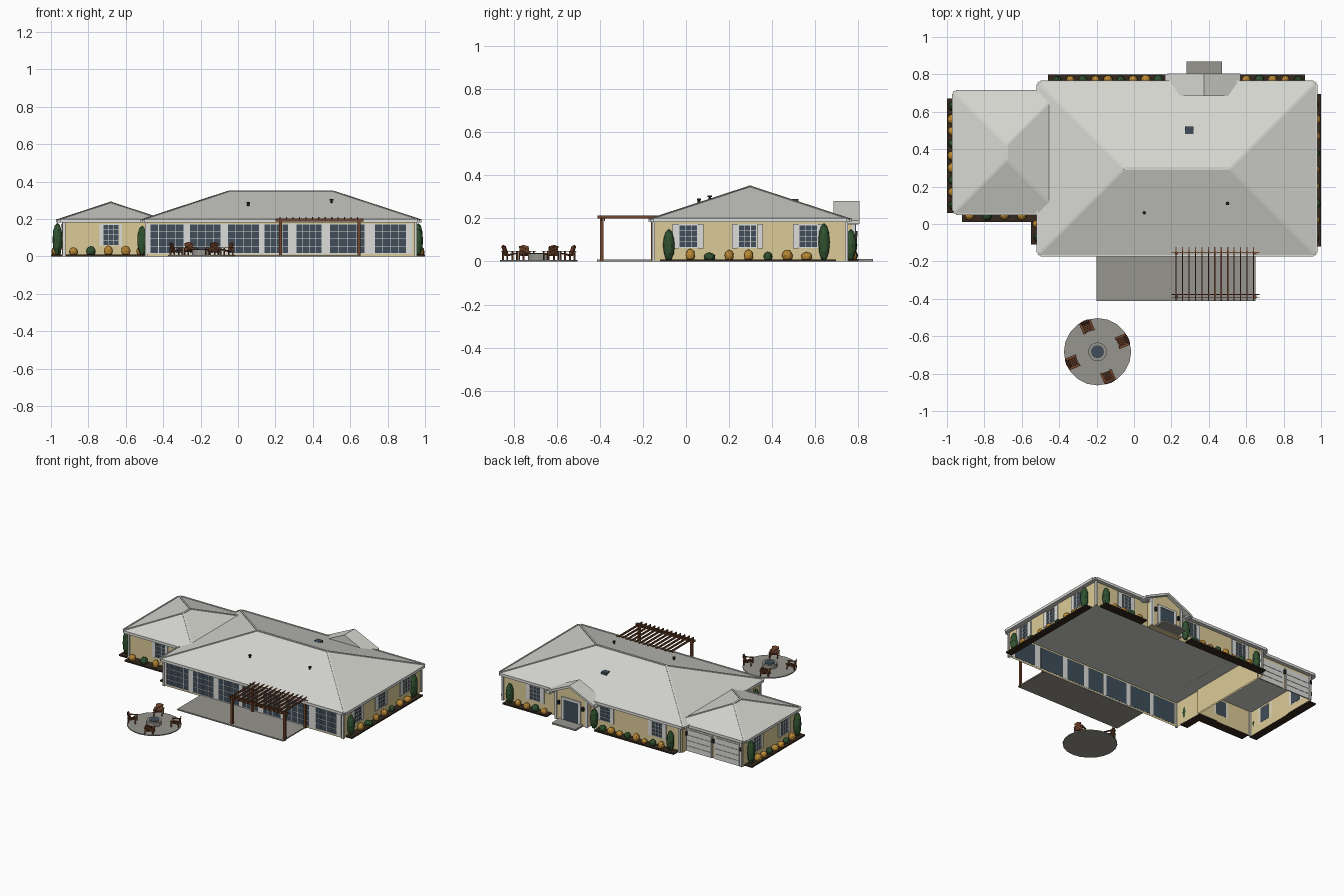
import bpy, bmesh, math, random
from mathutils import Matrix, Vector

if "Cube" in bpy.data.objects:
    bpy.data.objects.remove(bpy.data.objects["Cube"])
random.seed(4)

COL = {
    "roof_grey": (0.68, 0.68, 0.64), "wall_tan": (0.72, 0.60, 0.31), "trim_white": (0.72, 0.72, 0.70),
    "glass_slate": (0.05, 0.075, 0.10), "concrete": (0.31, 0.30, 0.27), "wood_brown": (0.17, 0.06, 0.025),
    "soil_dark": (0.035, 0.022, 0.013), "leaf_green": (0.03, 0.085, 0.03), "leaf_gold": (0.50, 0.25, 0.035),
    "metal_black": (0.02, 0.02, 0.022)}
MATS = {}
for n, c in COL.items():
    MATS[n] = bpy.data.materials.new(n)
    MATS[n].diffuse_color = (*c, 1)

PARTS = {}          # part name -> (bmesh, material)
I4 = Matrix.Identity(4)


def part(name, mat):
    if name not in PARTS:
        PARTS[name] = (bmesh.new(), mat)
    return PARTS[name][0]


def box(name, mat, lo, hi, M=I4):
    lo, hi = Vector(lo), Vector(hi)
    m = M @ Matrix.Translation((lo + hi) / 2) @ Matrix.Diagonal((*(hi - lo), 1))
    bmesh.ops.create_cube(part(name, mat), size=1, matrix=m)


def bar(name, mat, p, q, w, h):
    """square bar between two points"""
    p, q = Vector(p), Vector(q)
    m = Matrix.Translation((p + q) / 2) @ (q - p).to_track_quat('X', 'Z').to_matrix().to_4x4()
    m = m @ Matrix.Diagonal(((q - p).length, w, h, 1))
    bmesh.ops.create_cube(part(name, mat), size=1, matrix=m)


def cyl(name, mat, x, y, z0, z1, r, n, r2=None):
    bmesh.ops.create_cone(part(name, mat), cap_ends=True, segments=n, radius1=r, radius2=r if r2 is None else r2,
                          depth=z1 - z0, matrix=Matrix.Translation((x, y, (z0 + z1) / 2)))


def prism(name, mat, pts, y0, y1):
    """x-z outline extruded along y"""
    bm = part(name, mat)
    a = [bm.verts.new((x, y0, z)) for x, z in pts]
    b = [bm.verts.new((x, y1, z)) for x, z in pts]
    fs = [bm.faces.new(a), bm.faces.new(b[::-1])]
    n = len(pts)
    fs += [bm.faces.new((a[i], b[i], b[(i + 1) % n], a[(i + 1) % n])) for i in range(n)]
    bmesh.ops.recalc_face_normals(bm, faces=fs)


def walls(name, x0, x1, y0, y1, h):
    """open-bottomed wall shell"""
    bm = part(name, "wall_tan")
    c = [(x0, y0), (x1, y0), (x1, y1), (x0, y1)]
    lo = [bm.verts.new((*p, 0)) for p in c]
    hi = [bm.verts.new((*p, h)) for p in c]
    for i in range(4):
        j = (i + 1) % 4
        bm.faces.new((lo[i], lo[j], hi[j], hi[i]))


def hip_roof(name, x0, x1, y0, y1, z0, z1, slope):
    """hip roof with fascia, soffit, hip caps and gutters"""
    bm = part(name, "roof_grey")
    half = min(x1 - x0, y1 - y0) / 2
    c = [(x0, y0), (x1, y0), (x1, y1), (x0, y1)]
    lo = [bm.verts.new((*p, z0)) for p in c]
    hi = [bm.verts.new((*p, z1)) for p in c]
    a = bm.verts.new((x0 + half, y0 + half, z1 + half * slope))
    b = bm.verts.new((x1 - half, y1 - half, z1 + half * slope))
    ends = [a, b, b, a] if x1 - x0 > y1 - y0 else [a, a, b, b]
    bm.faces.new(lo[::-1])
    for i in range(4):
        j = (i + 1) % 4
        bm.faces.new((lo[i], lo[j], hi[j], hi[i]))
        top = (hi[i], hi[j], ends[j]) if ends[i] is ends[j] else (hi[i], hi[j], ends[j], ends[i])
        bm.faces.new(top)
        bar(name + "_caps", "roof_grey", hi[i].co, ends[i].co, 0.012, 0.005)
    bar(name + "_caps", "roof_grey", a.co, b.co, 0.014, 0.006)
    g, t = 0.012, 0.009
    for y in (y0 - t, y1):
        box(name + "_gutters", "trim_white", (x0 + g, y, z0), (x1 - g, y + t, z1 + 0.004))
    for x in (x0 - t, x1):
        box(name + "_gutters", "trim_white", (x, y0 + g, z0), (x + t, y1 - g, z1 + 0.004))


def window(x, y, deg, w, z0, z1, cols, rows, shutter):
    """glass plate, white frame and bars; local +x along the wall, -y outward"""
    M = Matrix.Translation((x, y, 0)) @ Matrix.Rotation(math.radians(deg), 4, 'Z')
    h = w / 2
    box("window_glass", "glass_slate", (-h, -0.003, z0), (h, 0.001, z1), M)
    for i in range(cols + 1):
        u, t = -h + w * i / cols, 0.0025 if i in (0, cols) else 0.0014
        box("window_frames", "trim_white", (u - t, -0.006, z0), (u + t, 0, z1), M)
    for i in range(rows + 1):
        v, t = z0 + (z1 - z0) * i / rows, 0.0025 if i in (0, rows) else 0.0014
        box("window_frames", "trim_white", (-h, -0.006, v - t), (h, 0, v + t), M)
    if shutter:
        for s in (-1, 1):
            u = s * (h + 0.003 + shutter / 2)
            box("shutters", "trim_white", (u - shutter / 2, -0.007, z0 - 0.004), (u + shutter / 2, 0, z1 + 0.004), M)


# house shell and roofs
walls("main_walls", -0.49, 0.95, -0.145, 0.74, 0.185)
walls("garage_walls", -0.94, -0.48, 0.08, 0.69, 0.185)
S = 0.328
hip_roof("main_roof", -0.512, 0.972, -0.165, 0.758, 0.182, 0.197, S)
hip_roof("garage_roof", -0.965, -0.395, 0.057, 0.708, 0.181, 0.196, S)

# front glass doors, white posts between
spans = [(-0.47, -0.29), (-0.26, -0.09), (-0.055, 0.115), (0.14, 0.27), (0.31, 0.45), (0.49, 0.68), (0.73, 0.90)]
edges = [-0.49] + [e for s in spans for e in s] + [0.935]
for a, b in spans:
    window((a + b) / 2, -0.145, 0, b - a, 0.015, 0.172, 4, 4, 0)
for a, b in zip(edges[::2], edges[1::2]):
    box("front_shutters", "trim_white", (a + 0.002, -0.151, 0.012), (b - 0.002, -0.144, 0.175))

# smaller windows: right side, back, garage front, garage left
for y in (0.01, 0.285, 0.567):
    window(0.95, y, 90, 0.085, 0.065, 0.17, 3, 4, 0.026)
for x in (0.69, 0.13, -0.29):
    window(x, 0.74, 180, 0.085, 0.065, 0.17, 3, 4, 0.026)
window(-0.68, 0.08, 0, 0.085, 0.06, 0.17, 3, 4, 0.015)
for y in (0.22, 0.53):
    window(-0.94, y, -90, 0.085, 0.06, 0.17, 3, 4, 0.02)

# downspouts at the corners
for x, y in ((-0.49, -0.15), (0.95, -0.15), (0.95, 0.745), (-0.47, 0.745), (-0.93, 0.075), (-0.93, 0.695)):
    box("downspouts", "trim_white", (x - 0.007, y - 0.007, 0), (x + 0.007, y + 0.007, 0.185))

# garage doors at the back
for x in (-0.82, -0.595):
    box("garage_door_frames", "trim_white", (x - 0.105, 0.69, 0), (x + 0.105, 0.694, 0.165))
    for k in range(4):
        box("garage_doors", "trim_white", (x - 0.095, 0.69, 0.039 * k + 0.001), (x + 0.095, 0.698, 0.039 * k + 0.038))

# entry porch with gable
C = 0.375
prism("entry_walls", "wall_tan", [(C - 0.13, 0), (C + 0.13, 0), (C + 0.13, 0.205), (C, 0.268), (C - 0.13, 0.205)], 0.735, 0.78)
prism("gable_fill", "roof_grey", [(C - 0.17, 0.188), (C + 0.17, 0.188), (C, 0.268)], 0.687, 0.736)
prism("gable_roof", "roof_grey", [(C - 0.195, 0.19), (C, 0.281), (C + 0.195, 0.19), (C + 0.195, 0.174), (C, 0.264), (C - 0.195, 0.174)], 0.685, 0.805)
box("entry_slab", "concrete", (C - 0.095, 0.78, 0), (C + 0.095, 0.868, 0.012))
for s in (-1, 1):
    box("entry_trim", "trim_white", (C + s * 0.185 - 0.025, 0.74, 0.172), (C + s * 0.185 + 0.01 - 0.01 * (s > 0), 0.8, 0.185))
    box("entry_trim", "trim_white", (C + s * 0.123 - 0.009, 0.77, 0), (C + s * 0.123 + 0.009, 0.786, 0.2))
    box("entry_trim", "trim_white", (C + s * 0.068 - 0.01, 0.78, 0.01), (C + s * 0.068 + 0.01, 0.788, 0.165))
box("entry_trim", "trim_white", (C - 0.078, 0.78, 0.16), (C + 0.078, 0.789, 0.175))
box("entry_door", "glass_slate", (C - 0.058, 0.78, 0.012), (C + 0.058, 0.785, 0.16))

# wall lamps
for x, y in ((C - 0.097, 0.785), (C + 0.097, 0.785), (-0.708, 0.697), (-0.493, 0.697), (-0.93, 0.697)):
    box("wall_lamps", "metal_black", (x - 0.007, y - 0.006, 0.115), (x + 0.007, y + 0.01, 0.142))

# roof vents
for x, y, z in ((0.055, 0.06, 0.265), (0.50, 0.11, 0.28)):
    cyl("vent_pipes", "metal_black", x, y, z, z + 0.025, 0.006, 8)
    cyl("vent_pipes", "metal_black", x, y, z + 0.018, z + 0.026, 0.010, 8)
box("roof_vent", "glass_slate", (0.273, 0.48, 0.265), (0.317, 0.522, 0.29))

# patio and pergola
box("patio", "concrete", (-0.20, -0.412, 0), (0.65, -0.145, 0.009))
for x in (0.228, 0.648):
    for y in (-0.39, -0.155):
        box("pergola_posts", "wood_brown", (x - 0.008, y - 0.008, 0), (x + 0.008, y + 0.008, 0.2))
for y in (-0.385, -0.145):
    for d in (-0.009, 0.005):
        box("pergola_beams", "wood_brown", (0.2, y + d, 0.187), (0.67, y + d + 0.005, 0.204))
for i in range(13):
    x = 0.225 + i * 0.0345
    box("pergola_slats", "wood_brown", (x - 0.003, -0.41, 0.198), (x + 0.003, -0.122, 0.212))

# fire pit circle with four chairs
FX, FY = -0.195, -0.683
cyl("fire_circle", "concrete", FX, FY, 0, 0.007, 0.18, 20)
cyl("fire_ring", "concrete", FX, FY, 0, 0.036, 0.05, 16)
cyl("fire_bowl", "glass_slate", FX, FY, 0.03, 0.039, 0.035, 12)
for deg in (23, 113, 203, 293):
    a = math.radians(deg)
    M = Matrix.Translation((FX + 0.143 * math.cos(a), FY + 0.143 * math.sin(a), 0.007)) @ Matrix.Rotation(a + math.pi / 2, 4, 'Z')
    # local +y faces the fire
    T = M @ Matrix.Translation((0, 0.024, 0.028)) @ Matrix.Rotation(math.radians(14), 4, 'X')
    B = M @ Matrix.Translation((0, -0.018, 0.018)) @ Matrix.Rotation(math.radians(20), 4, 'X')
    for i in range(5):
        u, top = (i - 2) * 0.0095, 0.054 - 0.003 * abs(i - 2)
        box("chair_seats", "wood_brown", (-0.024, -0.045 + i * 0.0095, 0), (0.024, -0.037 + i * 0.0095, 0.004), T)
        box("chair_backs", "wood_brown", (u - 0.0043, -0.002, 0), (u + 0.0043, 0.002, top), B)
    for s in (-0.026, 0.026):
        box("chair_arms", "wood_brown", (s - 0.007, -0.032, 0.039), (s + 0.007, 0.03, 0.042), M)
        box("chair_legs", "wood_brown", (s - 0.003, 0.018, 0), (s + 0.003, 0.026, 0.039), M)
        box("chair_legs", "wood_brown", (s - 0.003, -0.03, 0), (s + 0.003, -0.023, 0.039), M)

# planting beds
for x0, x1, y0, y1 in ((0.95, 1.0, -0.12, 0.695), (-0.46, 0.18, 0.74, 0.8), (0.56, 0.915, 0.74, 0.8),
                       (-1.0, -0.94, 0.06, 0.67), (-0.92, -0.54, 0.01, 0.08), (-0.55, -0.49, -0.11, 0.08)):
    box("planting_beds", "soil_dark", (x0, y0, 0), (x1, y1, 0.01))


def plant(name, mat, x, y, r, h):
    m = Matrix.Translation((x, y, h / 2)) @ Matrix.Rotation(random.uniform(0, 6), 4, 'Z') @ Matrix.Diagonal((r, r, h / 2, 1))
    res = bmesh.ops.create_icosphere(part(name, mat), subdivisions=2, radius=1, matrix=m)
    for v in res["verts"]:
        k = random.uniform(0.9, 1.02)
        v.co.x, v.co.y = x + (v.co.x - x) * k, y + (v.co.y - y) * k


# tall cypresses
for x, y, h in ((0.963, -0.08, 0.15), (0.963, 0.64, 0.178), (0.88, 0.765, 0.15), (0.2, 0.768, 0.15), (-0.41, 0.765, 0.15),
                (-0.965, 0.10, 0.18), (-0.965, 0.63, 0.18), (-0.512, -0.07, 0.165)):
    plant("cypresses", "leaf_green", x, y, 0.028, h)

# low bushes along each bed, green and gold
rows = [((0.972, 0.02), (0.972, 0.56), 7), ((-0.34, 0.772), (0.13, 0.772), 8), ((0.6, 0.772), (0.81, 0.772), 4),
        ((-0.972, 0.17), (-0.972, 0.56), 7), ((-0.88, 0.045), (-0.6, 0.045), 4), ((-0.522, 0.0), (-0.522, 0.03), 1)]
for p, q, n in rows:
    for i in range(n):
        c = Vector(p).lerp(Vector(q), i / max(1, n - 1))
        gold = i % 3 in (0, 2)
        plant("gold_bushes" if gold else "green_bushes", "leaf_gold" if gold else "leaf_green",
              c.x, c.y, random.uniform(0.021, 0.028), random.uniform(0.038, 0.06))

# turn the collected parts into objects
for name, (bm, mat) in PARTS.items():
    me = bpy.data.meshes.new(name)
    bm.to_mesh(me)
    bm.free()
    me.materials.append(MATS[mat])
    bpy.context.collection.objects.link(bpy.data.objects.new(name, me))

for m in bpy.data.materials:
    if m.users and not m.is_grease_pencil:
        m.use_nodes = True
        m.node_tree.nodes["Principled BSDF"].inputs["Base Color"].default_value = m.diffuse_color
